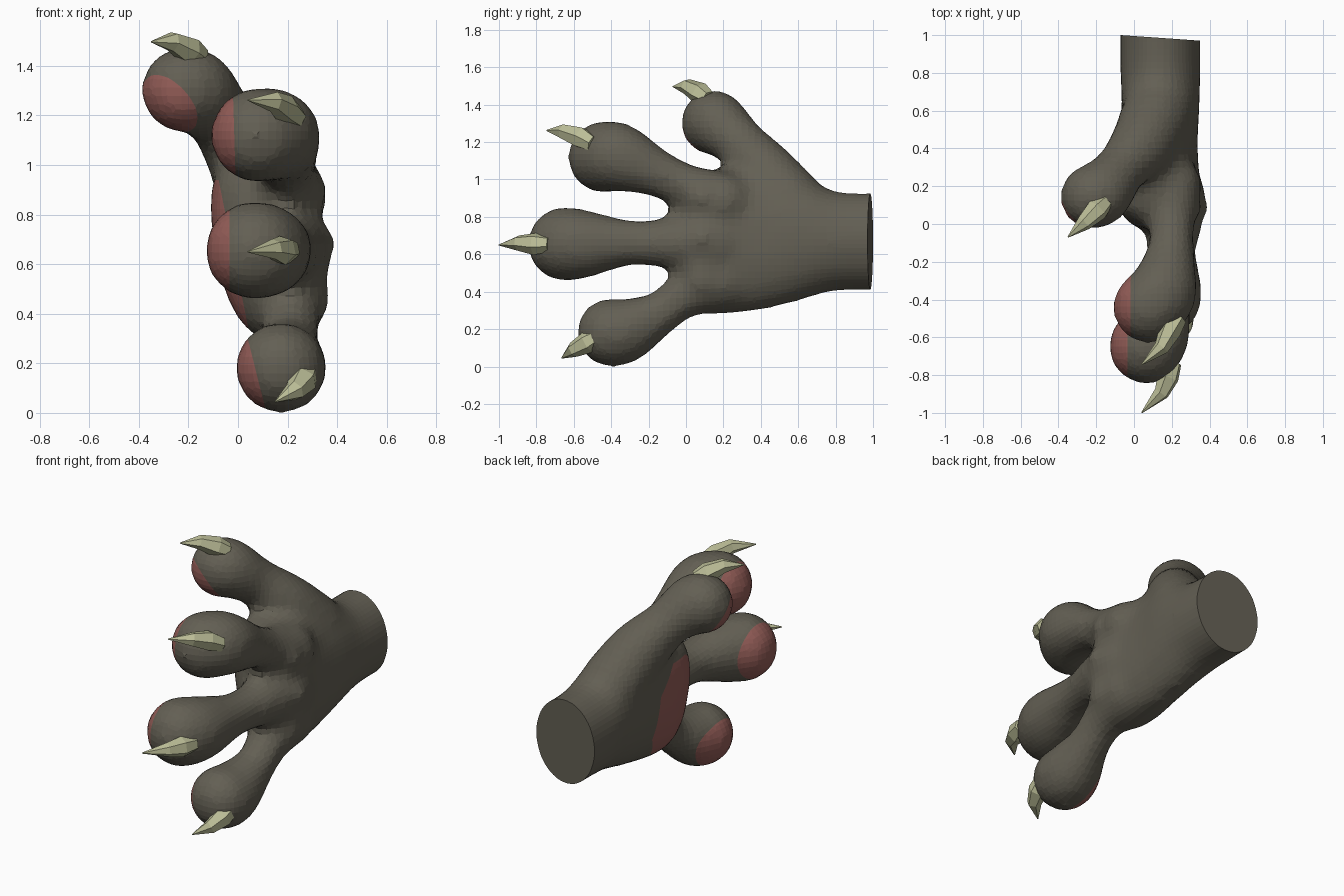
import bpy, bmesh, math
from mathutils import Vector, Matrix

if "Cube" in bpy.data.objects:
    bpy.data.objects.remove(bpy.data.objects["Cube"])


def material(name, rgb):
    m = bpy.data.materials.new(name)
    m.diffuse_color = (*rgb, 1)
    m.use_nodes = True
    m.node_tree.nodes["Principled BSDF"].inputs["Base Color"].default_value = m.diffuse_color
    return m


HIDE = material("dark_olive_hide", (0.125, 0.115, 0.088))
PAD = material("pink_pad", (0.29, 0.108, 0.095))
CLAW = material("pale_claw", (0.50, 0.51, 0.31))


def add_object(name, bm, mats):
    me = bpy.data.meshes.new(name)
    bm.to_mesh(me)
    bm.free()
    for m in mats:
        me.materials.append(m)
    ob = bpy.data.objects.new(name, me)
    bpy.context.collection.objects.link(ob)
    return ob


def loft(bm, rings):
    loops = [[bm.verts.new(p) for p in r] for r in rings]
    n = len(loops[0])
    for a, b in zip(loops, loops[1:]):
        for i in range(n):
            bm.faces.new((a[i], a[(i + 1) % n], b[(i + 1) % n], b[i]))
    bm.faces.new(loops[0])
    bm.faces.new(loops[-1])


def smooth_points(pts, steps):
    """Catmull-Rom samples through tuples of any length."""
    p = [pts[0]] + list(pts) + [pts[-1]]
    out = []
    for a, b, c, d in zip(p, p[1:], p[2:], p[3:]):
        for s in range(steps):
            t = s / steps
            out.append([0.5 * (2 * q + (r - o) * t + (2 * o - 5 * q + 4 * r - u) * t * t
                               + (3 * q - o - 3 * r + u) * t ** 3)
                        for o, q, r, u in zip(a, b, c, d)])
    return out + [list(pts[-1])]


# Palm and wrist: y, centre x, centre z, half width x, half height z, squareness
PALM = [(1.12, .14, .67, .212, .263, 2), (.8, .14, .67, .212, .266, 2),
        (.6, .14, .695, .205, .345, 2.1), (.4, .125, .69, .208, .388, 2.3),
        (.2, .125, .67, .22, .39, 2.5), (.07, .145, .66, .21, .372, 2.5),
        (-.02, .165, .65, .15, .29, 2.2)]

# Digits: path of x, y, z, radius from palm to tip
DIGITS = {
    "upper": [(.2, .2, .88, .16), (.2, .0, .965, .12), (.19, -.17, 1.04, .13),
              (.15, -.36, 1.118, .184), (.08, -.44, 1.12, .193)],
    "middle": [(.2, .15, .65, .18), (.21, 0, .66, .15), (.19, -.2, .66, .123),
               (.17, -.35, .66, .13), (.11, -.57, .655, .188), (.065, -.648, .655, .2)],
    "lower": [(.2, .2, .46, .16), (.21, .0, .385, .125), (.21, -.14, .285, .118),
              (.185, -.33, .19, .172), (.172, -.4, .182, .185)],
    "thumb": [(.11, .55, .88, .19), (.04, .415, 1.04, .172), (-.07, .29, 1.19, .14),
              (-.17, .17, 1.295, .168), (-.217, .145, 1.303, .175)],
}

# Pads on the digit tips: facing direction and offset of the cut from the tip centre
PADS = {"upper": ((-.99, .0, -.03), .095), "middle": ((-.99, .0, 0), .1),
        "lower": ((-.95, .0, -.24), .1), "thumb": ((-.6, -.57, -.56), .095)}

# Rough paw from overlapping solids
bm = bmesh.new()
rings = []
for y, cx, cz, rx, rz, e in smooth_points(PALM, 4):
    ring = []
    for i in range(32):
        c, s = math.cos(i * math.tau / 32), math.sin(i * math.tau / 32)
        z = rz * math.copysign(abs(s) ** (2 / e), s)
        x = rx * math.copysign(abs(c) ** (2 / e), c)
        # The palm side leans outward towards the thumb
        lean = (.16 if c < 0 else .09) * z * max(0, min(1, (.8 - y) / .4))
        ring.append((cx + x - lean, y, cz + z))
    rings.append(ring)
loft(bm, rings)
for path in DIGITS.values():
    for x, y, z, r in smooth_points(path, 7):
        bmesh.ops.create_icosphere(bm, subdivisions=3, radius=r,
                                   matrix=Matrix.Translation((x, y, z)))
# Knuckles on the back of the hand, then webs between the fingers
for x, y, z, r in ((.265, .09, .9, .095), (.298, .09, .68, .095), (.28, .09, .46, .095),
                   (.18, .01, .82, .1), (.19, .01, .53, .1)):
    bmesh.ops.create_icosphere(bm, subdivisions=3, radius=r,
                               matrix=Matrix.Translation((x, y, z)))
bmesh.ops.recalc_face_normals(bm, faces=bm.faces)
rough = add_object("paw_rough", bm, [HIDE])

# Fuse into one skin
mod = rough.modifiers.new("fuse", 'REMESH')
mod.mode = 'VOXEL'
mod.voxel_size = 0.035
mod = rough.modifiers.new("soften", 'SMOOTH')
mod.factor = 0.5
mod.iterations = 6
fused = bpy.data.meshes.new_from_object(
    rough.evaluated_get(bpy.context.evaluated_depsgraph_get()))
bpy.data.objects.remove(rough)
bm = bmesh.new()
bm.from_mesh(fused)


def cut(faces, point, normal, **kw):
    edges = {e for f in faces for e in f.edges}
    verts = {v for f in faces for v in f.verts}
    bmesh.ops.bisect_plane(bm, geom=list(faces) + list(edges) + list(verts), dist=1e-5,
                           plane_co=point, plane_no=normal, **kw)


# Flat wrist end
cut(bm.faces[:], (-.07, 1.0, .67), (.07, 1, 0), clear_outer=True)
bmesh.ops.holes_fill(bm, edges=[e for e in bm.edges if e.is_boundary], sides=0)
for f in bm.faces:
    f.material_index = 0

# Pads on the digit tips
for name, (direction, offset) in PADS.items():
    centre = Vector(DIGITS[name][-1][:3])
    d = Vector(direction).normalized()
    point = centre + d * offset

    def near():
        return [f for f in bm.faces if (f.calc_center_median() - centre).length < .26]
    cut(near(), point, d)
    for f in near():
        if (f.calc_center_median() - point).dot(d) > 0:
            f.material_index = 1

# Palm pad, bounded by planes
BOUNDS = [((0, .38, 0), (0, 1, 0)), ((0, 0, .94), (0, 0, 1)), ((0, 0, .325), (0, 0, -1)),
          ((0, .32, .86), (0, 1, .7)), ((0, .3, .36), (0, 1, -.6)), ((-.02, 0, .65), (1, 0, .2))]


def palm_faces():
    return [f for f in bm.faces if f.normal.x < -.1 and f.calc_center_median().x < .1
            and -.16 < f.calc_center_median().y < .5 and .28 < f.calc_center_median().z < 1]


for p, n in BOUNDS:
    cut(palm_faces(), p, n)
for f in palm_faces():
    c = f.calc_center_median()
    if all((c - Vector(p)).dot(Vector(n)) < 0 for p, n in BOUNDS):
        f.material_index = 1
add_object("paw", bm, [HIDE, PAD])

# Claws: back point (sunk in the digit), root, bend and tip
CLAWS = {"upper": ((.235, -.5, 1.19), (.19, -.565, 1.225), (.145, -.655, 1.255), (.04, -.745, 1.262)),
         "middle": ((.21, -.73, .655), (.18, -.81, .655), (.145, -.895, .66), (.04, -1.0, .65)),
         "lower": ((.28, -.46, .17), (.26, -.525, .13), (.23, -.6, .09), (.15, -.665, .045)),
         "thumb": ((-.15, .12, 1.43), (-.195, .075, 1.46), (-.265, .005, 1.497), (-.35, -.07, 1.497))}
for name, pts in CLAWS.items():
    back, a, b, c = map(Vector, pts)
    bm = bmesh.new()
    path = [(back, b - a, .045), (a, b - a, .06), (b, c - a, .042), (c, c - b, .003)]
    # Side axis lies across the bend so the claw is symmetric
    side = (b - back).cross(c - b).normalized()
    rings = []
    for p, t, r in path:
        up = side.cross(t).normalized()
        rings.append([p + r * (side * math.cos(k * math.tau / 6) + up * math.sin(k * math.tau / 6))
                      for k in range(6)])
    loft(bm, rings)
    bmesh.ops.recalc_face_normals(bm, faces=bm.faces)
    add_object(name + "_claw", bm, [CLAW])
